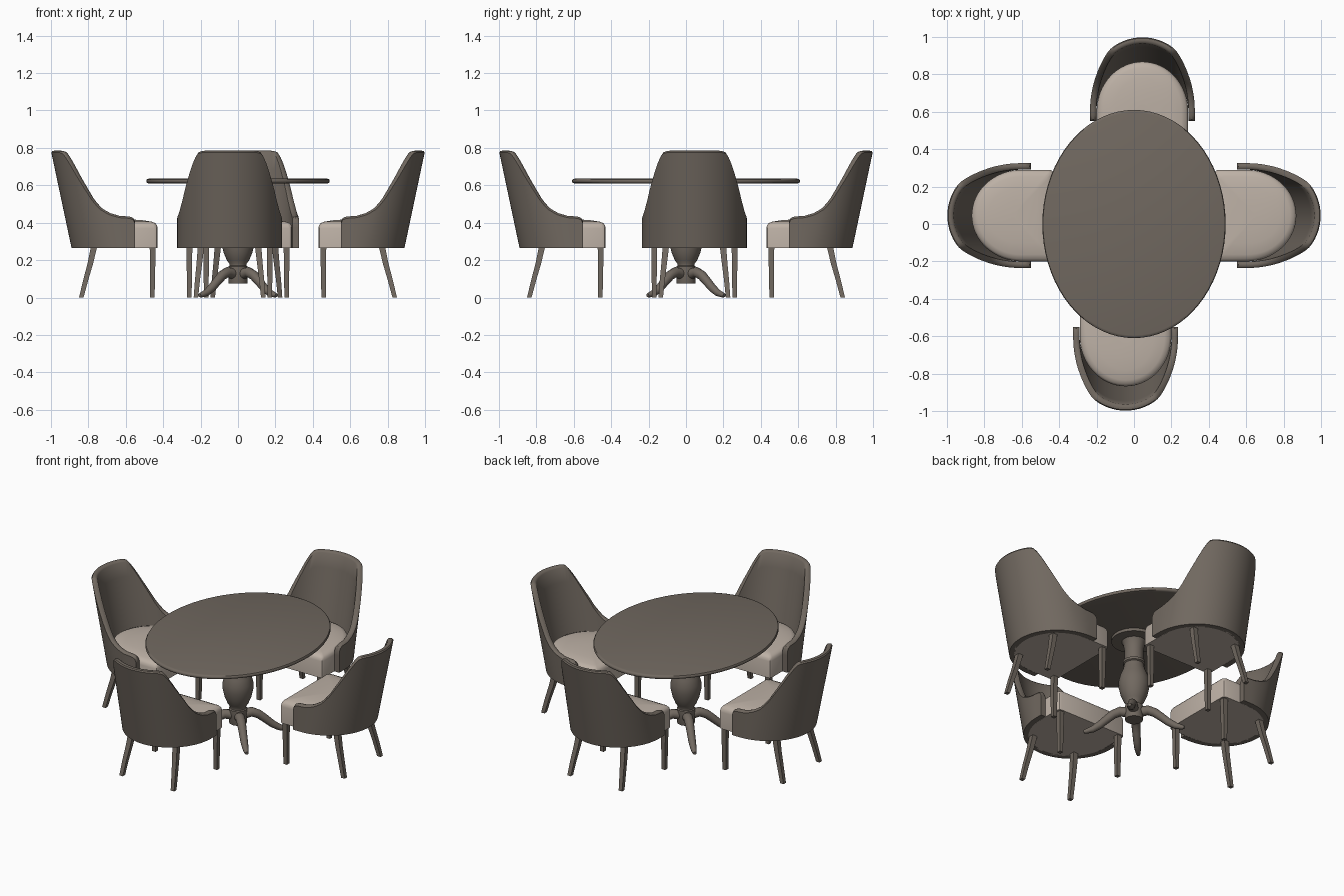
import bpy, bmesh, math
from mathutils import Vector, Matrix

if "Cube" in bpy.data.objects:
    bpy.data.objects.remove(bpy.data.objects["Cube"])


def material(name, rgb):
    m = bpy.data.materials.new(name)
    m.diffuse_color = (*rgb, 1)
    m.use_nodes = True
    m.node_tree.nodes["Principled BSDF"].inputs["Base Color"].default_value = m.diffuse_color
    return m


BROWN = material("grey brown", (0.165, 0.14, 0.117))
BEIGE = material("light beige", (0.51, 0.44, 0.38))


def loft(name, rings, mat, matrix=Matrix(), angle=40):
    """Closed skin through rings of equal point count, capped at both ends."""
    bm = bmesh.new()
    vs = [[bm.verts.new(p) for p in r] for r in rings]
    n = len(vs[0])
    for a, b in zip(vs, vs[1:]):
        for i in range(n):
            j = (i + 1) % n
            bm.faces.new((a[i], a[j], b[j], b[i]))
    bm.faces.new(vs[0][::-1])
    bm.faces.new(vs[-1])
    bmesh.ops.recalc_face_normals(bm, faces=bm.faces)
    me = bpy.data.meshes.new(name)
    bm.to_mesh(me)
    bm.free()
    ob = bpy.data.objects.new(name, me)
    bpy.context.collection.objects.link(ob)
    ob.matrix_world = matrix
    me.materials.append(mat)
    bpy.ops.object.select_all(action='DESELECT')
    ob.select_set(True)
    bpy.context.view_layer.objects.active = ob
    bpy.ops.object.shade_smooth_by_angle(angle=math.radians(angle))
    return ob


def turned(name, profile, mat, sx=1, sy=1, n=48):
    """Lathe a (radius, z) profile; sx and sy stretch it to an ellipse."""
    ring = [2 * math.pi * i / n for i in range(n)]
    return loft(name, [[(r * sx * math.cos(a), r * sy * math.sin(a), z) for a in ring]
                       for r, z in profile], mat)


def interp(table, x):
    if x <= table[0][0]:
        return table[0][1]
    for (x0, y0), (x1, y1) in zip(table, table[1:]):
        if x <= x1:
            return y0 + (y1 - y0) * (x - x0) / (x1 - x0)
    return table[-1][1]


# ---- Table ----
turned("table_top", [(0.975, .610), (0.993, .613), (1, .619), (1, .626), (0.993, .632), (0.975, .635)],
       BROWN, .49, .61, 72)
turned("pedestal", [(.05, .075), (.052, .08), (.052, .165), (.046, .17), (.046, .18), (.06, .2),
                    (.077, .24), (.088, .29), (.088, .33), (.078, .37), (.062, .41), (.056, .44),
                    (.064, .445), (.064, .46), (.054, .465), (.054, .53), (.062, .575),
                    (.07, .59), (.13, .592), (.13, .611)], BROWN)

# Four curved feet on the diagonals
foot_path = [(.03, .125, .030), (.08, .135, .028), (.12, .118, .026), (.16, .085, .024),
             (.20, .05, .022), (.24, .025, .019), (.275, .014, .014), (.29, .011, .010)]
for k in range(4):
    rings = []
    for i, (r, z, w) in enumerate(foot_path):
        a = foot_path[max(i - 1, 0)]
        b = foot_path[min(i + 1, len(foot_path) - 1)]
        t = Vector((b[0] - a[0], 0, b[1] - a[1])).normalized()
        up = Vector((-t.z, 0, t.x))
        rings.append([Vector((r, 0, z)) + w * (up * math.cos(c) + Vector((0, 1, 0)) * math.sin(c))
                      for c in [math.pi * j / 6 for j in range(12)]])
    loft(f"table_foot_{k + 1}", rings, BROWN, Matrix.Rotation(math.pi / 4 + k * math.pi / 2, 4, 'Z'))

# ---- Chair (local: +x is the back, z up) ----
Z0, ZT = .265, .785
RIM = [(.55, .405), (.558, .425), (.575, .433), (.62, .437), (.66, .452), (.69, .475), (.725, .525),
       (.772, .635), (.815, .75), (.83, .778), (.845, ZT)]


def u_path(inset):
    """Horseshoe plan of the shell, inset inward."""
    a, b, n = .29 - inset, .28 - inset, 48
    pts = [(u, -b) for u in (.55, .558, .575)]
    pts += [(.60 + a * math.cos(t), b * math.sin(t))
            for t in [-math.pi / 2 + math.pi * i / n for i in range(n + 1)]]
    return pts + [(u, b) for u in (.575, .558, .55)]


def shell_rings():
    rings = []
    for (ou, ov), (iu, iv) in zip(u_path(0), u_path(.034)):
        top = interp(RIM, ou)
        weight = min(1, max(0, (ou - .55) / .15))

        def at(f, z):
            # f: 0 outer skin, 1 inner skin; the back leans out with height
            lean = .11 * weight * (z - Z0) / (ZT - Z0)
            return (ou + (iu - ou) * f + lean, ov + (iv - ov) * f, z)
        levels = [Z0 + (top - .01 - Z0) * i / 6 for i in range(7)]
        rings.append([at(0, z) for z in levels] + [at(.2, top - .002), at(.5, top), at(.8, top - .002)]
                     + [at(1, z) for z in reversed(levels)])
    return rings


def seat_rings():
    plan = [(.43, .225), (.43, -.225), (.436, -.239), (.45, -.245)]
    plan += [(.60 + .268 * math.cos(t), .245 * math.sin(t))
             for t in [-math.pi / 2 + math.pi * i / 32 for i in range(33)]]
    plan += [(.45, .245), (.436, .239)]
    layers = [(1, Z0), (1, .37), (.985, .386), (.95, .397), (.85, .406), (.6, .414), (.3, .418), (.05, .419)]
    return [[(.65 + (u - .65) * s, v * s, z) for u, v in plan] for s, z in layers]


def leg_rings(path):
    return [[(u + dx * w, v + dy * w, z) for dx, dy in ((-1, -1), (1, -1), (1, 1), (-1, 1))]
            for u, v, z, w in path]


# Four chairs: facing angle and sideways offset
for name, deg, offset in (("right", 0, (0, .045, 0)), ("back", 90, (.045, 0, 0)),
                          ("left", 180, (0, .045, 0)), ("front", 270, (-.045, 0, 0))):
    place = Matrix.Translation(offset) @ Matrix.Rotation(math.radians(deg), 4, 'Z')
    loft(f"{name}_chair_shell", shell_rings(), BROWN, place)
    loft(f"{name}_chair_seat", seat_rings(), BEIGE, place)
    for side, s in (("a", 1), ("b", -1)):
        loft(f"{name}_chair_front_leg_{side}",
             leg_rings([(.458, .215 * s, 0, .012), (.456, .215 * s, .28, .016)]), BROWN, place)
        loft(f"{name}_chair_rear_leg_{side}",
             leg_rings([(.838, .18 * s, 0, .012), (.815, .172 * s, .09, .0135),
                        (.79, .162 * s, .18, .015), (.768, .152 * s, .28, .017)]), BROWN, place)
